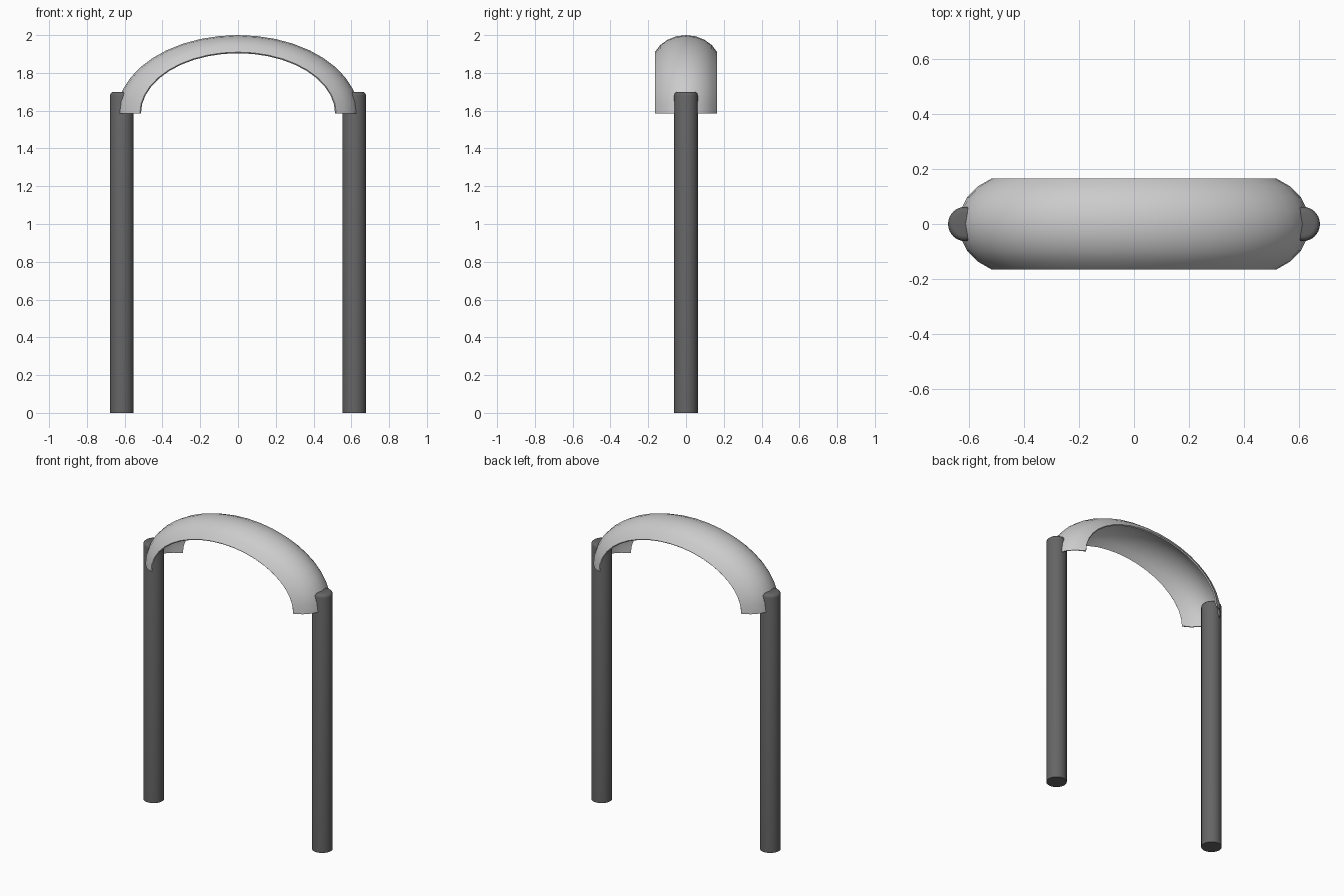
import bpy, bmesh, math

if "Cube" in bpy.data.objects:
    bpy.data.objects.remove(bpy.data.objects["Cube"])

BASE_Z = 1.585            # height of the canopy ends
HALF_W = 0.165            # half depth of the canopy
N_ARC, N_SEC = 20, 8


def finish(name, bm, angle):
    bmesh.ops.recalc_face_normals(bm, faces=bm.faces)
    mesh = bpy.data.meshes.new(name)
    bm.to_mesh(mesh)
    bm.free()
    ob = bpy.data.objects.new(name, mesh)
    bpy.context.collection.objects.link(ob)
    bpy.ops.object.select_all(action='DESELECT')
    ob.select_set(True)
    bpy.context.view_layer.objects.active = ob
    bpy.ops.object.shade_smooth_by_angle(angle=math.radians(angle))
    return ob


def canopy_point(t, s, inset):
    # arch across x, crowned across y: the rim arch is smaller than the ridge arch
    phi = s * math.radians(65)
    y = (HALF_W - inset * abs(s)) * math.sin(phi) / math.sin(math.radians(65))
    drop = (1 - math.cos(phi)) / (1 - math.cos(math.radians(65)))
    a = 0.64 - 0.12 * drop - inset
    b = 0.415 - 0.09 * drop - inset
    return (a * math.cos(t), y, BASE_Z + b * math.sin(t))


# Arched canopy: thin closed shell with an outer and an inner skin
bm = bmesh.new()
rings = []
for i in range(N_ARC + 1):
    t = math.pi * i / N_ARC
    sec = [2 * j / N_SEC - 1 for j in range(N_SEC + 1)]
    pts = [canopy_point(t, s, 0) for s in sec]
    pts += [canopy_point(t, s, 0.006) for s in reversed(sec)]
    rings.append([bm.verts.new(p) for p in pts])
n = len(rings[0])
for r0, r1 in zip(rings, rings[1:]):
    for k in range(n):
        bm.faces.new((r0[k], r0[(k + 1) % n], r1[(k + 1) % n], r1[k]))
for ring in (rings[0], rings[-1]):
    for k in range(N_SEC):
        bm.faces.new((ring[k], ring[k + 1], ring[n - 2 - k], ring[n - 1 - k]))
finish("canopy", bm, 40)

# Two round posts with softened top edges
for side, x in (("left", -0.615), ("right", 0.615)):
    bm = bmesh.new()
    bmesh.ops.create_cone(bm, cap_ends=True, segments=32, radius1=0.0625,
                          radius2=0.0625, depth=1.70)
    bmesh.ops.translate(bm, verts=bm.verts, vec=(x, 0, 0.85))
    top = [e for e in bm.edges if all(v.co.z > 1.69 for v in e.verts)]
    bmesh.ops.bevel(bm, geom=top, offset=0.02, segments=3, profile=0.5,
                    affect='EDGES')
    finish(side + "_post", bm, 40)
    ob = bpy.context.object
    mat = bpy.data.materials.get("dark_grey") or bpy.data.materials.new("dark_grey")
    mat.diffuse_color = (0.13, 0.13, 0.13, 1)
    mat.use_nodes = True
    mat.node_tree.nodes["Principled BSDF"].inputs["Base Color"].default_value = mat.diffuse_color
    ob.data.materials.append(mat)
